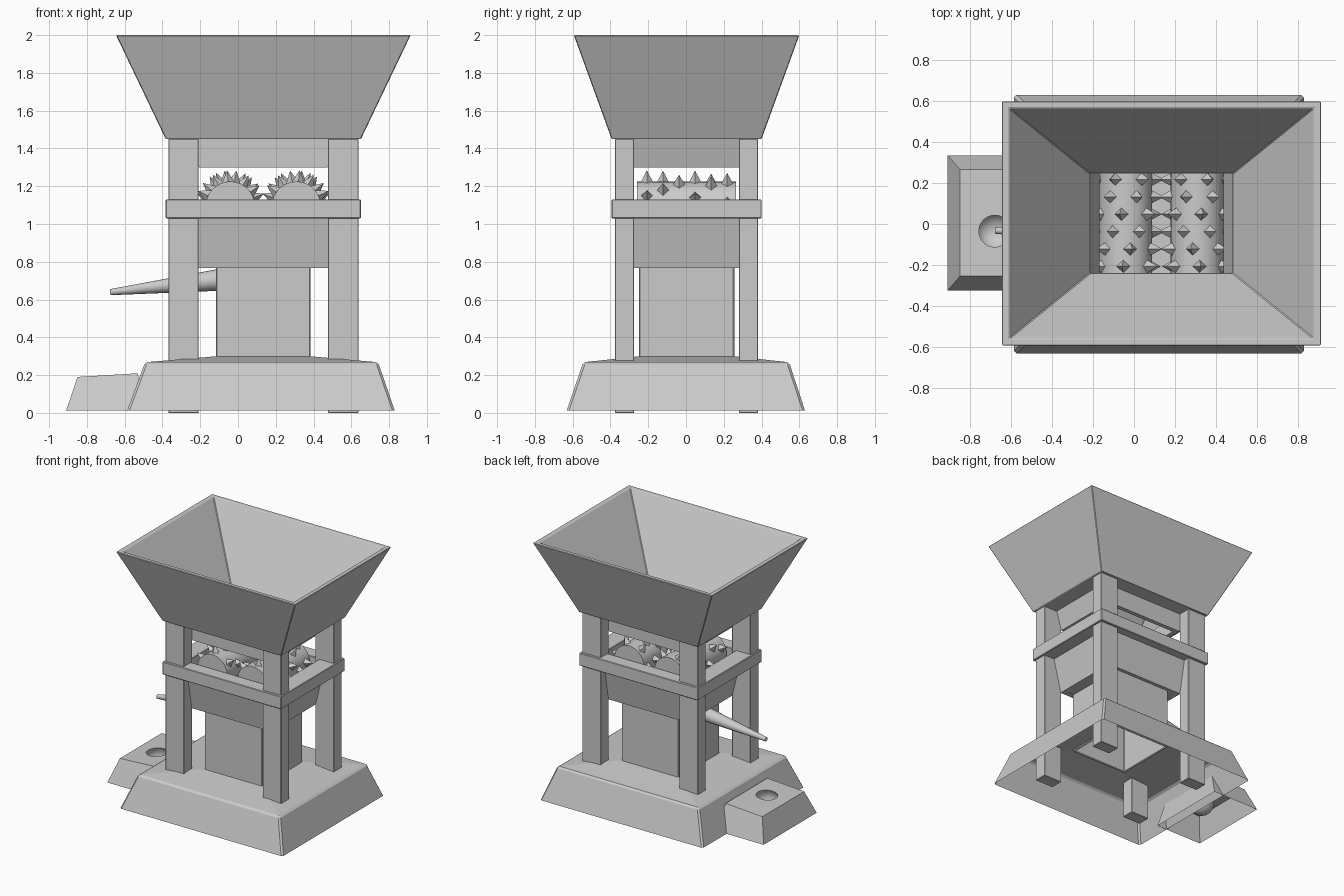
import bpy, bmesh, math
from mathutils import Matrix, Vector

if "Cube" in bpy.data.objects:
    bpy.data.objects.remove(bpy.data.objects["Cube"])

grey = bpy.data.materials.new("plain_grey")
grey.diffuse_color = (0.6, 0.6, 0.6, 1)
grey.use_nodes = True
grey.node_tree.nodes["Principled BSDF"].inputs["Base Color"].default_value = grey.diffuse_color
CX, CY = 0.134, 0.003  # centre lines of the machine


def finish(name, bm, bevel=0.0, smooth=False):
    """Turn a bmesh into a named object."""
    bmesh.ops.recalc_face_normals(bm, faces=bm.faces)
    me = bpy.data.meshes.new(name)
    bm.to_mesh(me)
    bm.free()
    me.materials.append(grey)
    ob = bpy.data.objects.new(name, me)
    bpy.context.collection.objects.link(ob)
    if bevel:
        mod = ob.modifiers.new("edge_bevel", 'BEVEL')
        mod.width = bevel
        mod.segments = 1
    if smooth:
        bpy.context.view_layer.objects.active = ob
        ob.select_set(True)
        bpy.ops.object.shade_smooth_by_angle(angle=math.radians(35))
        ob.select_set(False)
    return ob


def rect_loft(name, levels, bottom=True, top=True, ring=False, bevel=0.0):
    """Skin rectangles (x0, x1, y0, y1, z); ring joins the last to the first."""
    bm = bmesh.new()
    loops = [[bm.verts.new(p) for p in ((a, c, z), (b, c, z), (b, d, z), (a, d, z))]
             for a, b, c, d, z in levels]
    pairs = list(zip(loops, loops[1:]))
    if ring:
        pairs.append((loops[-1], loops[0]))
    for lo, hi in pairs:
        for i in range(4):
            j = (i + 1) % 4
            bm.faces.new((lo[i], lo[j], hi[j], hi[i]))
    if not ring:
        if bottom:
            bm.faces.new(loops[0][::-1])
        if top:
            bm.faces.new(loops[-1])
    return finish(name, bm, bevel)


def centred(hx, hy, z):
    return (CX - hx, CX + hx, CY - hy, CY + hy, z)


# Hopper, its wall thickening toward the bottom
rect_loft("hopper", [centred(*p) for p in (
    (0.517, 0.397, 1.45), (0.78, 0.597, 2.0), (0.745, 0.564, 2.0),
    (0.348, 0.243, 1.45))], ring=True, bevel=0.004)

# Throat below the hopper: upright front and back, sloping sides
rect_loft("throat", [centred(*p) for p in (
    (0.34, 0.277, 1.30), (0.385, 0.277, 1.452), (0.348, 0.243, 1.452),
    (0.303, 0.243, 1.30))], ring=True)

# Four posts
for sx, side in ((-1, "left"), (1, "right")):
    for sy, end in ((-1, "front"), (1, "back")):
        x0, x1 = sorted((CX + sx * 0.342, CX + sx * 0.503))
        y0, y1 = sorted((CY + sy * 0.277, CY + sy * 0.378))
        rect_loft(f"post_{end}_{side}", [(x0, x1, y0, y1, 0), (x0, x1, y0, y1, 1.451)],
                  bevel=0.003)

# Belt frame round the posts
rect_loft("belt_frame", [centred(*p) for p in (
    (0.517, 0.397, 1.03), (0.517, 0.397, 1.13),
    (0.375, 0.29, 1.13), (0.375, 0.29, 1.03))], ring=True, bevel=0.004)

# Crusher bin, tapered and open at the top
rect_loft("crusher_bin", [centred(*p) for p in (
    (0.30, 0.235, 0.766), (0.345, 0.28, 0.766), (0.415, 0.335, 1.05),
    (0.38, 0.30, 1.05), (0.32, 0.25, 0.80))], ring=True)
rect_loft("bin_floor", [centred(0.34, 0.27, 0.768), centred(0.34, 0.27, 0.80)])

# Hollow square column
rect_loft("column", [centred(*p) for p in (
    (0.25, 0.253, 0.285), (0.25, 0.253, 0.775),
    (0.235, 0.238, 0.775), (0.235, 0.238, 0.285))], ring=True, bevel=0.006)

# Sloped base, open underneath, with a gently raised top
rect_loft("base", [(-0.587, 0.83, -0.632, 0.63, 0.012), (-0.492, 0.742, -0.544, 0.546, 0.268),
                   centred(0.245, 0.248, 0.30)], bottom=False, top=False, bevel=0.012)

# Spiked rollers
R, ZR = 0.13, 1.095
OFFSETS = (-5, 10, -29, -9, 25, -23)
for sx, side in ((-1, "left"), (1, "right")):
    cx = CX + sx * 0.175
    bm = bmesh.new()
    bmesh.ops.create_cone(bm, cap_ends=True, segments=32, radius1=R, radius2=R, depth=0.525,
                          matrix=Matrix.Translation((cx, CY, ZR)) @ Matrix.Rotation(math.pi / 2, 4, 'X'))
    finish(f"roller_{side}", bm, smooth=True)
    bm = bmesh.new()
    for row, off in enumerate(OFFSETS):
        for k in range(6):
            a = math.radians(60 * k - sx * off)
            mat = (Matrix.Translation((cx, -0.207 + 0.085 * row, ZR))
                   @ Matrix.Rotation(a, 4, 'Y') @ Matrix.Translation((0, 0, R + 0.025)))
            bmesh.ops.create_cone(bm, cap_ends=True, segments=4, radius1=0.036, radius2=0,
                                  depth=0.07, matrix=mat)
    finish(f"roller_spikes_{side}", bm)

# Tapered spout, hollow at the tip
bm = bmesh.new()
start, tip = Vector((-0.11, -0.032, 0.703)), Vector((-0.677, -0.032, 0.639))
axis = tip - start
rot = axis.to_track_quat('Z', 'Y').to_matrix()
rings = []
for t, r in ((0, 0.057), (1, 0.016), (1, 0.011), (0.85, 0.011)):
    rings.append([bm.verts.new(start + axis * t + rot @ Vector(
        (r * math.cos(i * math.pi / 8), r * math.sin(i * math.pi / 8), 0))) for i in range(16)])
for lo, hi in zip(rings, rings[1:]):
    for i in range(16):
        bm.faces.new((lo[i], lo[i - 1], hi[i - 1], hi[i]))
bm.faces.new(rings[0])
bm.faces.new(rings[-1])
finish("spout", bm, smooth=True)

# Side block: open underneath, its top pierced by a deep round bowl
bm = bmesh.new()
HX, HY, HR, N = -0.68, -0.035, 0.095, 24


def top_z(x):
    return 0.19 + (x + 0.855) * 0.06


low = [bm.verts.new(p) for p in ((-0.91, -0.325, 0.012), (-0.50, -0.325, 0.012),
                                 (-0.50, 0.335, 0.012), (-0.91, 0.335, 0.012))]
high = [bm.verts.new((x, y, top_z(x))) for x, y in
        ((-0.85, -0.255), (-0.53, -0.255), (-0.53, 0.265), (-0.85, 0.265))]
for i in range(4):
    j = (i + 1) % 4
    bm.faces.new((low[i], low[j], high[j], high[i]))
bowl = []
th0 = math.radians(-35)
for lat in range(9):
    th = th0 + lat * math.radians(14.5)
    r = HR * math.cos(th)
    bowl.append([])
    for i in range(N):
        x = HX + r * math.cos(2 * math.pi * i / N)
        y = HY + r * math.sin(2 * math.pi * i / N)
        z = top_z(x) - HR * (math.sin(th) - math.sin(th0))
        bowl[-1].append(bm.verts.new((x, y, z)))
for a, b in zip(bowl, bowl[1:]):
    for i in range(N):
        bm.faces.new((a[i - 1], a[i], b[i], b[i - 1]))
bm.faces.new(bowl[-1])
# Four top panels between the block corners and the bowl rim
for k in range(4):
    i0 = N // 8 + (k - 2) * N // 4
    arc = [bowl[0][(i0 + s) % N] for s in range(N // 4 + 1)]
    bm.faces.new([high[k], high[(k + 1) % 4]] + arc[::-1])
finish("side_block", bm, smooth=True)
